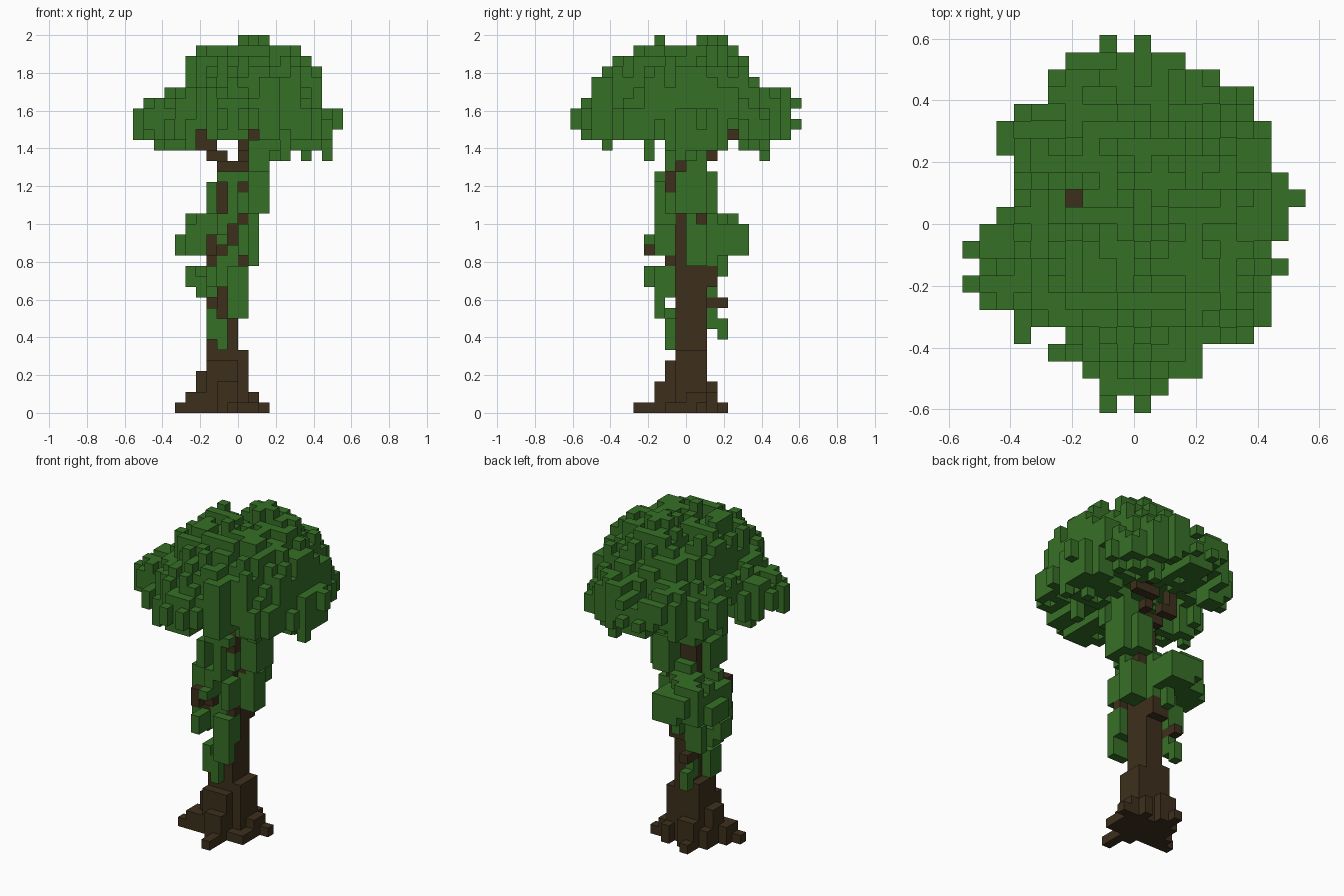
import bpy, bmesh, random
from mathutils import Vector

random.seed(4)
U = 2 / 36  # edge of one cube

old = bpy.data.objects.get("Cube")
if old:
    bpy.data.objects.remove(old, do_unlink=True)


def material(name, rgb):
    m = bpy.data.materials.new(name)
    m.use_nodes = True
    m.diffuse_color = (*rgb, 1)
    m.node_tree.nodes["Principled BSDF"].inputs["Base Color"].default_value = (*rgb, 1)
    return m


leaf_green = material("leaf green", (.037, .16, .02))
bark_brown = material("bark brown", (.048, .029, .012))


def boxes(*specs):
    """Cells filled by boxes given as inclusive x, y and z ranges."""
    cells = set()
    for (xa, xb), (ya, yb), (za, zb) in specs:
        cells |= {(x, y, z) for x in range(xa, xb + 1)
                  for y in range(ya, yb + 1) for z in range(za, zb + 1)}
    return cells


def blob(center, radii, rough):
    """Cells of a rough-edged ellipsoid."""
    reach = boxes([(int(c - r) - 1, int(c + r) + 1) for c, r in zip(center, radii)])
    return {p for p in sorted(reach)
            if sum(((a - c) / r) ** 2 for a, c, r in zip(p, center, radii))
            < 1 + random.uniform(-rough, rough)}


# Trunk with a stepped flare
trunk = boxes(
    ((-2, -1), (-1, 1), (0, 13)), ((-2, -1), (-1, 0), (14, 22)),
    ((-3, -1), (-1, 1), (0, 6)), ((0, 0), (-1, 1), (0, 5)),
    ((-4, -4), (-1, 0), (0, 3)), ((-3, -1), (-2, -2), (0, 4)),
    ((-2, -1), (-3, -3), (0, 2)), ((-3, -2), (2, 2), (0, 2)),
    ((-5, -5), (-2, -1), (0, 1)), ((1, 1), (0, 1), (0, 1)),
    ((0, 0), (2, 2), (0, 1)), ((-4, -4), (-2, 1), (0, 1)),
    ((-2, -1), (2, 2), (12, 13)))

# Root tips
roots = boxes(
    ((-6, -5), (-2, -2), (0, 0)), ((1, 2), (1, 1), (0, 0)),
    ((-1, -1), (-5, -3), (0, 0)), ((-3, -3), (2, 3), (0, 0)),
    ((0, 1), (-2, -1), (0, 0)))

# Branch stubs and the forks below the crown
branches = boxes(
    ((-2, 0), (-1, -1), (23, 23)), ((-3, -2), (0, 0), (24, 24)),
    ((-4, -3), (1, 1), (25, 25)), ((-4, -4), (1, 1), (26, 29)),
    ((0, 0), (1, 2), (24, 24)), ((0, 2), (3, 3), (25, 25)),
    ((1, 1), (4, 4), (26, 26)), ((0, 0), (-2, -2), (21, 22)),
    ((-3, -2), (-3, -3), (15, 15)), ((-3, -3), (-4, -4), (15, 16)),
    ((-3, -3), (-2, -2), (14, 14)),
    ((-3, -3), (2, 3), (10, 10)), ((-3, -3), (-1, 0), (12, 12)),
    ((0, 0), (-2, -2), (14, 14)), ((0, 0), (0, 1), (18, 18)))

# Vines hanging down the trunk
vines = boxes(
    ((-1, 0), (-3, -3), (9, 13)), ((0, 0), (-3, -3), (15, 17)),
    ((-1, 0), (-2, -2), (11, 15)), ((0, 0), (-2, -2), (15, 17)),
    ((0, 0), (-2, -2), (19, 20)), ((0, 0), (-3, -3), (22, 22)),
    ((-1, -1), (-2, -2), (18, 22)), ((-2, -2), (-2, -2), (6, 8)),
    ((-3, -3), (-2, -1), (7, 9)), ((-2, -2), (-2, -2), (12, 14)),
    ((-2, -2), (-3, -2), (16, 18)), ((-2, -2), (-4, -4), (16, 16)),
    ((-3, -3), (-3, -1), (19, 21)), ((-2, -1), (-3, -3), (22, 22)),
    ((-1, -1), (-3, -3), (18, 21)), ((0, 0), (0, 1), (14, 22)),
    ((1, 1), (0, 0), (14, 24)), ((1, 1), (1, 1), (14, 17)),
    ((1, 1), (1, 1), (19, 24)), ((1, 2), (-1, -1), (19, 22)),
    ((1, 2), (-2, -2), (23, 25)), ((2, 2), (0, 1), (19, 25)),
    ((0, 1), (2, 2), (19, 22)), ((-2, -1), (1, 1), (14, 19)),
    ((-3, -1), (2, 2), (14, 18)), ((-3, -3), (2, 2), (8, 9)),
    ((-3, -3), (3, 3), (7, 8)), ((-4, -4), (2, 2), (11, 13)),
    ((-3, -3), (1, 2), (11, 13)), ((-5, -5), (-1, 0), (12, 13)),
    ((-4, -4), (-1, 0), (11, 12)), ((-3, -3), (-4, -3), (12, 13)),
    ((-2, -2), (3, 3), (13, 14)))

# Leafy side clump
clump = blob((-3.2, 2.6, 16.4), (2.9, 2.7, 2.1), .45)
clump |= boxes(((-5, -3), (-1, 1), (15, 17)), ((-6, -5), (1, 3), (15, 16)),
               ((-3, -1), (4, 5), (15, 17)), ((-4, -3), (-1, -1), (17, 18)))
clump = {p for p in clump if 14 < p[2] < 19}

# Crown: plan outline by row, and x and y extents by layer
plan = dict(zip(range(-11, 11), (
    (-2, -2), (-2, 1), (-3, 3), (-5, 3), (-4, 6), (-7, 7), (-9, 7), (-10, 7),
    (-9, 8), (-10, 7), (-9, 8), (-8, 8), (-7, 9), (-7, 8), (-7, 7), (-8, 7),
    (-8, 7), (-7, 6), (-5, 6), (-5, 4), (-4, 2), (0, 0))))
layers = dict(zip(range(25, 35), (
    ((-7, 8), (-8, 7)), ((-8, 8), (-10, 9)), ((-10, 9), (-11, 10)),
    ((-10, 9), (-11, 9)), ((-9, 7), (-10, 10)), ((-7, 7), (-9, 9)),
    ((-5, 6), (-9, 6)), ((-5, 7), (-8, 6)), ((-5, 6), (-7, 5)),
    ((-4, 5), (-5, 4)))))


def within(x, y, z, rough):
    """Whether a cell lies in the rounded outline of its layer."""
    return sum(abs((2 * a - lo - hi) / (hi - lo + 1)) ** 2.2
               for a, (lo, hi) in zip((x, y), layers[z])) < rough + (z < 29) / 10


def underside(x, y):
    """Lowest crown layer over a column, with a hollow beside the trunk."""
    if (x + 5) ** 2 + (y - 2) ** 2 < 12:
        return 28
    if (x + 1) ** 2 + y ** 2 < 16 or x in (-4, 1) or (y == 4 and x > 1):
        return 27
    return 26 if -4 < x < 3 or y < -2 else 25


crown = set()
for y, (xa, xb) in plan.items():
    for x in range(xa, xb + 1):
        rough = random.uniform(.93, 1.08)
        column = [z for z in layers if within(x, y, z, rough)] or [27]
        top = column[-1] - random.choice((0, 0, 0, 1, 1, 2))
        low = max(column[0], underside(x, y)) + random.choice((0, 0, 0, 0, 1))
        crown |= boxes(((x, x), (y, y), (min(low, top), top)))

# Outermost leaf cubes, crown tufts and drips
crown |= boxes(
    ((-10, -8), (-4, -4), (27, 28)), ((-10, -8), (-2, -2), (27, 28)),
    ((7, 9), (1, 1), (27, 28)), ((7, 8), (-3, -3), (26, 27)),
    ((-2, -2), (-11, -9), (27, 28)), ((0, 0), (-11, -9), (27, 28)),
    ((-2, -2), (8, 10), (27, 27)), ((0, 0), (8, 10), (29, 29)),
    ((-8, -6), (4, 5), (27, 28)), ((-7, -7), (-7, -6), (26, 27)),
    ((4, 4), (-4, -4), (24, 26)), ((6, 6), (0, 0), (24, 26)),
    ((8, 8), (-1, -1), (24, 27)), ((3, 3), (7, 7), (24, 26)),
    ((-7, -5), (-2, -2), (25, 26)), ((-6, -5), (5, 6), (25, 27)),
    ((-5, -5), (-8, -8), (25, 26)), ((0, 2), (2, 2), (34, 35)),
    ((1, 1), (1, 3), (34, 35)), ((0, 0), (-3, -3), (34, 35)))
crown = {p for p in crown if p[:2] != (-4, 1)}

parts = [("trunk", trunk, bark_brown), ("roots", roots, bark_brown),
         ("branches", branches, bark_brown), ("vines", vines, leaf_green),
         ("side_clump", clump, leaf_green), ("crown", crown, leaf_green)]
filled = set().union(*(cells for _, cells, _ in parts))


def build(name, cells, mat):
    """Mesh the exposed cube sides of a set of cells."""
    bm = bmesh.new()
    for cell in sorted(cells):
        for axis in range(3):
            for side in (0, 1):
                step = list(cell)
                step[axis] += 2 * side - 1
                if tuple(step) in filled:
                    continue
                a, b = Vector(), Vector()
                a[(axis + 1) % 3] = b[(axis + 2) % 3] = 1
                o = Vector(cell)
                o[axis] += side
                ring = [o, o + a, o + a + b, o + b]
                if not side:
                    ring.reverse()
                bm.faces.new([bm.verts.new(p * U) for p in ring])
    bmesh.ops.remove_doubles(bm, verts=bm.verts, dist=U / 100)
    mesh = bpy.data.meshes.new(name)
    bm.to_mesh(mesh)
    bm.free()
    mesh.materials.append(mat)
    bpy.context.collection.objects.link(bpy.data.objects.new(name, mesh))


# Each cell belongs to the first part that claims it
taken = set()
for name, cells, mat in parts:
    build(name, cells - taken, mat)
    taken |= cells
